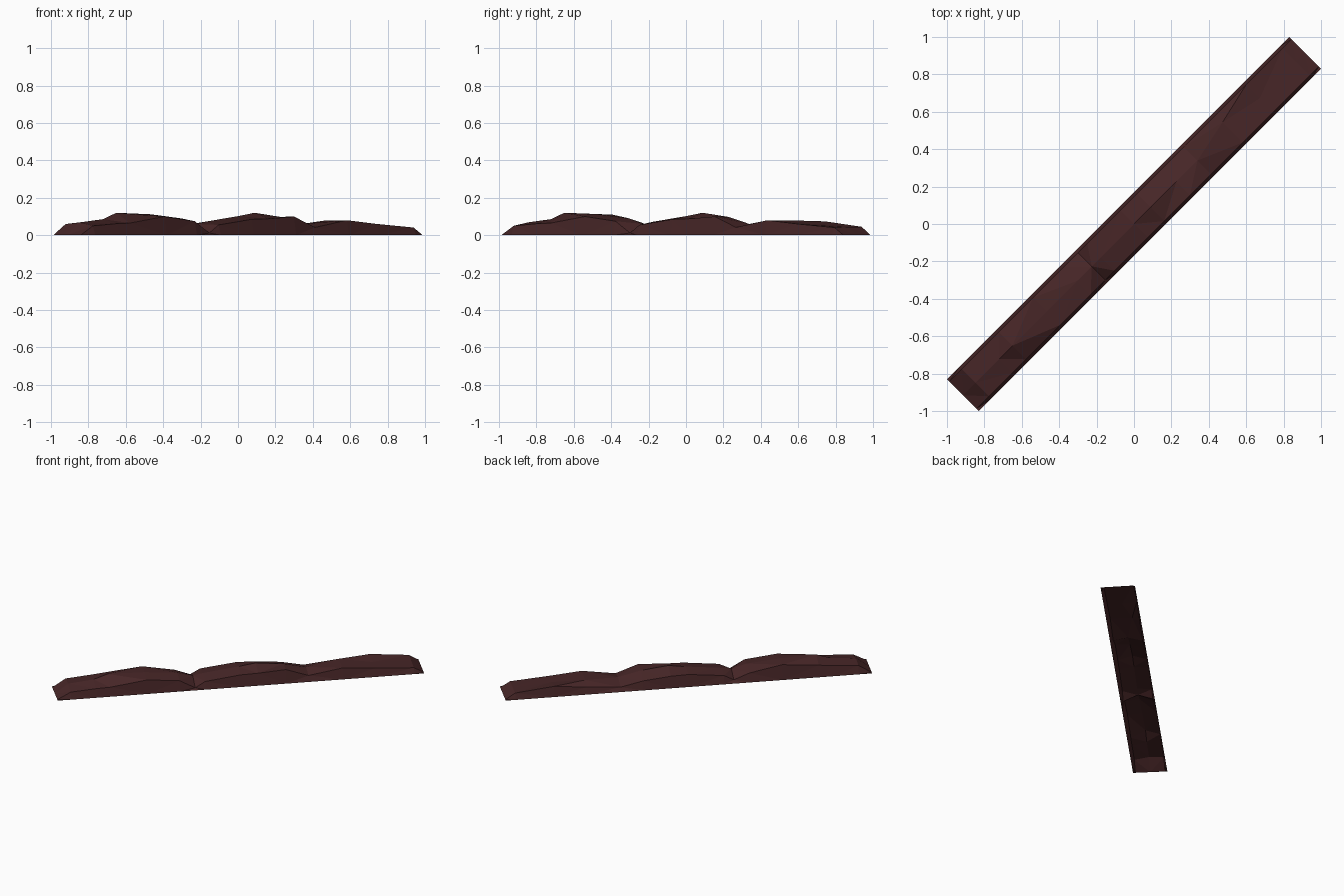
import bpy, bmesh
from mathutils import Matrix
from math import radians

if "Cube" in bpy.data.objects:
    bpy.data.objects.remove(bpy.data.objects["Cube"])

HALF_W = 0.12      # half width of the footprint
SHOULDER = 0.103   # where the steep sides break into the top

# Stations along the strip:
# (distance along, left shoulder height, ridge offset, ridge height, right shoulder height)
STATIONS = [
    (-1.294, 0, 0, 0, 0),
    (-1.20, .060, 0, .068, .050),
    (-1.02, .075, 0, .086, .062),
    (-0.92, .085, 0, .120, .065),
    (-0.66, .110, 0, .112, .100),
    (-0.43, .065, 0, .090, .075),
    (-0.32, .022, 0, .060, .012),   # first dip between mounds
    (-0.25, .060, 0, .072, .055),
    (0.00, .088, 0, .102, .085),
    (0.125, .085, 0, .120, .088),
    (0.32, .065, 0, .098, .100),
    (0.48, .030, 0, .060, .042),    # second dip
    (0.72, .050, .05, .080, .080),
    (0.95, .074, 0, .060, .060),
    (1.225, .045, 0, .043, .041),
    (1.294, 0, 0, 0, 0),
]

# Faceted earth ridge, open underneath
bm = bmesh.new()
rows = []
for u, zl, rv, zr, zrt in STATIONS:
    section = [(HALF_W, 0), (SHOULDER, zl), (rv, zr), (-SHOULDER, zrt), (-HALF_W, 0)]
    rows.append([bm.verts.new((u, v, z)) for v, z in section])
for a, b in zip(rows, rows[1:]):
    for j in range(4):
        bm.faces.new((a[j], a[j + 1], b[j + 1], b[j]))
bmesh.ops.triangulate(bm, faces=bm.faces[:], quad_method='SHORT_EDGE')

# Lay the strip along the diagonal
bm.transform(Matrix.Rotation(radians(45), 4, 'Z'))

mesh = bpy.data.meshes.new("dirt_ridge")
bm.to_mesh(mesh)
bm.free()
soil = bpy.data.materials.new("dark red brown soil")
soil.diffuse_color = (0.062, 0.019, 0.020, 1)
soil.use_nodes = True
soil.node_tree.nodes["Principled BSDF"].inputs["Base Color"].default_value = soil.diffuse_color
mesh.materials.append(soil)
ridge = bpy.data.objects.new("dirt_ridge", mesh)
bpy.context.collection.objects.link(ridge)
